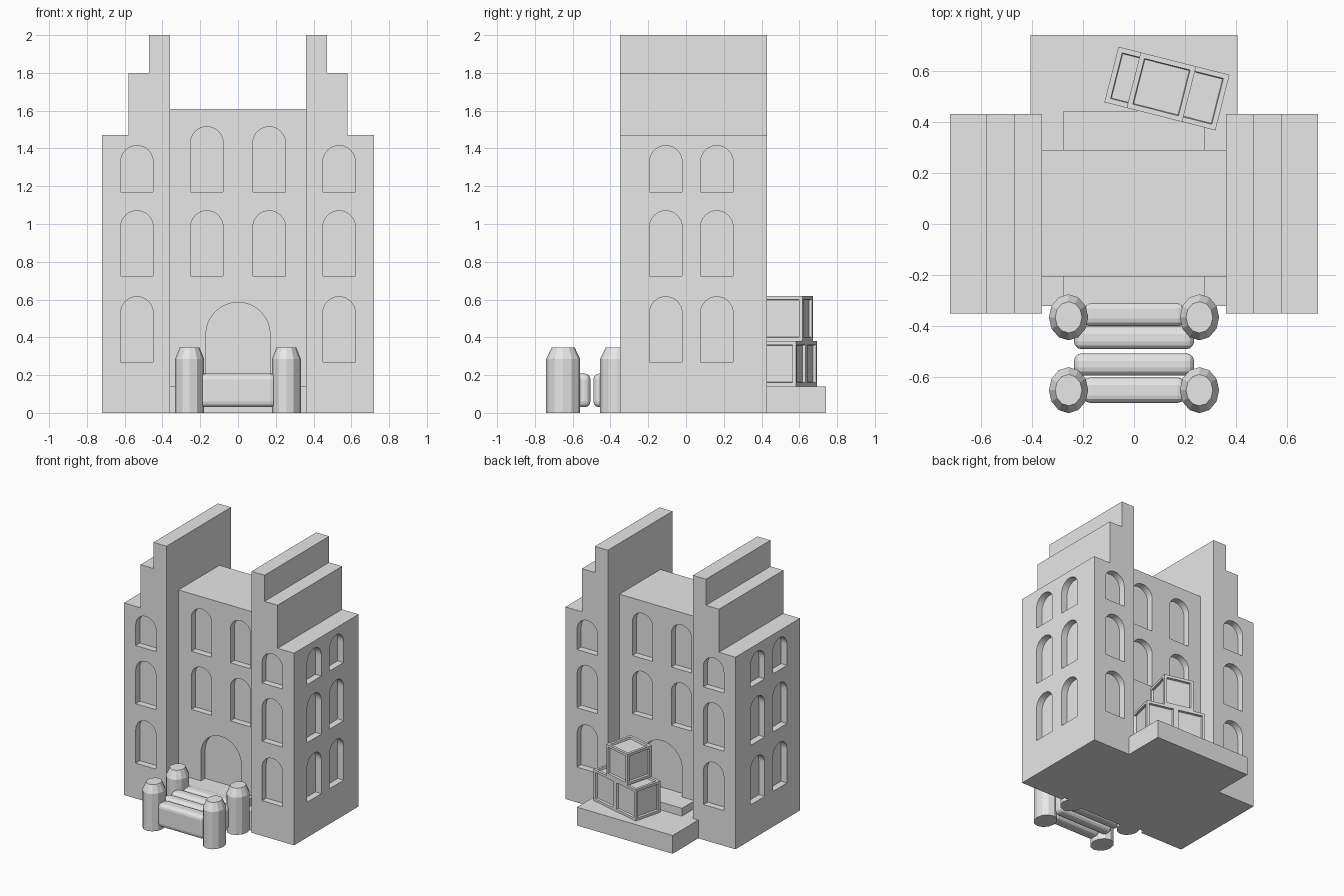
import bpy
import bmesh
from math import sin, cos, pi, radians
from mathutils import Matrix, Vector

default = bpy.data.objects.get("Cube")
if default:
    bpy.data.objects.remove(default, do_unlink=True)

GREY = (0.8, 0.8, 0.8, 1)
stone = bpy.data.materials.new("stone_grey")
stone.use_nodes = True
stone.diffuse_color = GREY
stone.node_tree.nodes["Principled BSDF"].inputs["Base Color"].default_value = GREY


def finish(name, bm):
    bmesh.ops.recalc_face_normals(bm, faces=bm.faces)
    mesh = bpy.data.meshes.new(name)
    bm.to_mesh(mesh)
    bm.free()
    mesh.materials.append(stone)
    obj = bpy.data.objects.new(name, mesh)
    bpy.context.collection.objects.link(obj)
    return obj


def add_prism(bm, profile, y0, y1, matrix=Matrix()):
    """Extrude an (x, z) outline along y."""
    face = bm.faces.new([bm.verts.new(matrix @ Vector((x, y0, z))) for x, z in profile])
    out = bmesh.ops.extrude_face_region(bm, geom=[face])
    verts = [g for g in out["geom"] if isinstance(g, bmesh.types.BMVert)]
    shift = matrix.to_3x3() @ Vector((0, y1 - y0, 0))
    bmesh.ops.translate(bm, verts=verts, vec=shift)


def box(name, x0, x1, y0, y1, z0, z1):
    bm = bmesh.new()
    add_prism(bm, [(x0, z0), (x1, z0), (x1, z1), (x0, z1)], y0, y1)
    return finish(name, bm)


def arch(half, bottom, top, steps=16):
    spring = top - half
    curve = [(half * cos(pi * i / steps), spring + half * sin(pi * i / steps))
             for i in range(steps + 1)]
    return [(-half, bottom), (half, bottom)] + curve


def carve(obj, openings):
    """Cut arched recesses; each opening is (x, y, turn, outline)."""
    bm = bmesh.new()
    for x, y, turn, outline in openings:
        place = Matrix.Translation((x, y, 0)) @ Matrix.Rotation(turn, 4, 'Z')
        add_prism(bm, outline, -RECESS, RECESS, place)
    cutter = finish("window_cutter", bm)
    cutter.hide_render = True
    mod = obj.modifiers.new("recesses", 'BOOLEAN')
    mod.operation = 'DIFFERENCE'
    mod.solver = 'EXACT'
    mod.object = cutter
    bpy.context.view_layer.objects.active = obj
    bpy.ops.object.modifier_apply(modifier=mod.name)
    bpy.data.objects.remove(cutter, do_unlink=True)


RECESS = 0.05
HALF = 0.086
low = arch(HALF, 0.27, 0.615)
middle = arch(HALF, 0.725, 1.07)
short = arch(HALF, 1.17, 1.415)
tall = arch(HALF, 1.17, 1.515)
door = arch(0.17, 0.2, 0.585)

# Stepped side towers with windows on front, back and outer side
FRONT, BACK = -0.35, 0.43
steps = [(0.36, 0), (0.72, 0), (0.72, 1.47), (0.58, 1.47),
         (0.58, 1.80), (0.47, 1.80), (0.47, 2.0), (0.36, 2.0)]
for side, label in ((1, "left"), (-1, "right")):
    bm = bmesh.new()
    add_prism(bm, [(side * x, z) for x, z in steps], FRONT, BACK)
    tower = finish(label + "_tower", bm)
    openings = []
    for row in (low, middle, short):
        openings += [(side * 0.535, y, 0, row) for y in (FRONT, BACK)]
        openings += [(side * 0.72, y, pi / 2, row) for y in (-0.107, 0.163)]
    carve(tower, openings)

# Central block with doors and windows front and back
C_FRONT, C_BACK = -0.205, 0.29
hall = box("central_block", -0.36, 0.36, C_FRONT, C_BACK, 0, 1.61)
openings = []
for y in (C_FRONT, C_BACK):
    openings.append((0, y, 0, door))
    openings += [(x, y, 0, row) for x in (-0.165, 0.165) for row in (middle, tall)]
carve(hall, openings)

# Entrance steps and rear loading platform
for label, y_out, y_top, y_in in (("front", -0.32, -0.36, C_FRONT),
                                  ("back", 0.40, 0.443, C_BACK)):
    box(label + "_lower_step", -0.36, 0.36, *sorted((y_out, y_in)), 0, 0.14)
    box(label + "_upper_step", -0.276, 0.276, *sorted((y_top, y_in)), 0, 0.2)
box("rear_platform", -0.405, 0.405, 0.40, 0.74, 0, 0.14)

# Chamfered posts
for y, row in ((-0.365, "rear"), (-0.65, "front")):
    for x, label in ((0.256, "left"), (-0.256, "right")):
        bm = bmesh.new()
        bmesh.ops.create_cone(bm, cap_ends=True, segments=12, radius1=1, radius2=1, depth=1)
        bmesh.ops.scale(bm, verts=bm.verts, vec=(0.077, 0.09, 0.285))
        bmesh.ops.translate(bm, verts=bm.verts, vec=(0, 0, 0.1425))
        cap = max(bm.faces, key=lambda f: f.calc_center_median().z)
        cap = bmesh.ops.extrude_discrete_faces(bm, faces=[cap])["faces"][0]
        bmesh.ops.scale(bm, verts=cap.verts, vec=(0.68, 0.68, 1))
        bmesh.ops.translate(bm, verts=cap.verts, vec=(x * 0, 0, 0.06))
        bmesh.ops.translate(bm, verts=bm.verts, vec=(x, y, 0))
        finish(f"{row}_{label}_post", bm)

# Rounded bars lying between the posts
for i, (y, length, depth) in enumerate([(-0.65, 0.4, 0.1), (-0.549, 0.47, 0.086),
                                        (-0.445, 0.47, 0.09), (-0.35, 0.4, 0.1)]):
    bm = bmesh.new()
    bmesh.ops.create_cube(bm, size=1)
    bmesh.ops.scale(bm, verts=bm.verts, vec=(length, depth, 0.178))
    bmesh.ops.bevel(bm, geom=list(bm.edges), offset=0.03, segments=3,
                    profile=0.5, affect='EDGES')
    bmesh.ops.translate(bm, verts=bm.verts, vec=(0, y, 0.119))
    finish(f"bar_{i + 1}", bm)

# Stacked crates with sunken panels
SIZE, TALL, TURN = 0.224, 0.24, radians(-14.2)
stack = Matrix.Translation((0.129, 0.53, 0.14)) @ Matrix.Rotation(TURN, 4, 'Z')
for label, along, level in (("lower_right", -0.5, 0), ("lower_left", 0.5, 0), ("upper", -0.1, 1)):
    bm = bmesh.new()
    bmesh.ops.create_cube(bm, size=1)
    bmesh.ops.scale(bm, verts=bm.verts, vec=(SIZE, SIZE, TALL))
    sides = list(bm.faces)
    bmesh.ops.inset_individual(bm, faces=sides, thickness=0.028)
    bmesh.ops.inset_individual(bm, faces=sides, thickness=0.004, depth=-0.016)
    spot = Matrix.Translation((along * SIZE, 0, (level + 0.5) * TALL))
    bmesh.ops.transform(bm, matrix=stack @ spot, verts=bm.verts)
    finish(label + "_crate", bm)
